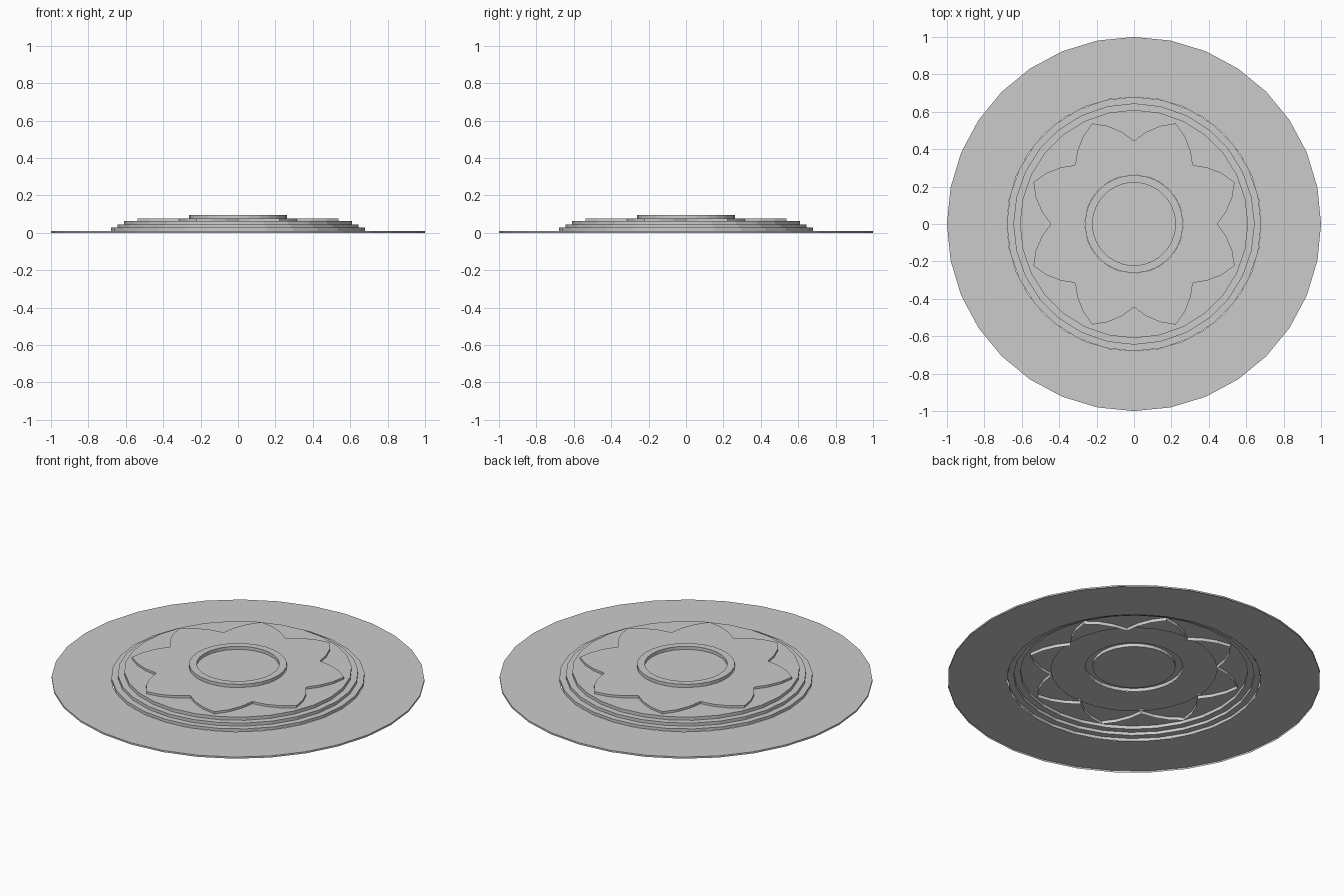
import bpy
from math import sin, cos, pi, radians

if "Cube" in bpy.data.objects:
    bpy.data.objects.remove(bpy.data.objects["Cube"])


def make_object(name, verts, faces):
    mesh = bpy.data.meshes.new(name)
    mesh.from_pydata(verts, [], faces)
    mesh.update()
    obj = bpy.data.objects.new(name, mesh)
    bpy.context.collection.objects.link(obj)
    return obj


def loft(name, loops):
    """Skin equal-length loops of points, listed from outside to centre."""
    n = len(loops[0])
    verts = [p for loop in loops for p in loop]
    faces = []
    for k in range(len(loops) - 1):
        for i in range(n):
            j = (i + 1) % n
            faces.append((k * n + i, k * n + j, (k + 1) * n + j, (k + 1) * n + i))
    return make_object(name, verts, faces)


def circle(r, z, n):
    return [(r * cos(2 * pi * i / n), r * sin(2 * pi * i / n), z) for i in range(n)]


def lathe(name, profile, n):
    return loft(name, [circle(r, z, n) for r, z in profile])


# Thin outer plate, open underneath
lathe("base_plate", [(1, 0), (1, 0.01), (0.68, 0.01)], 32)

# Three stepped mouldings with a flat shelf behind the petals
lathe("stepped_rings", [(0.68, 0.01), (0.68, 0.027), (0.645, 0.027), (0.645, 0.045),
                        (0.61, 0.045), (0.61, 0.064), (0.445, 0.064)], 28)

# Eight-petal flower: radius rises from each notch to each tip
half_petal = [0.445, 0.496, 0.543, 0.582]
radii = half_petal + half_petal[2:0:-1]
steps = len(radii) * 8


def petal_loop(z):
    return [(radii[i % 6] * cos(2 * pi * i / steps), radii[i % 6] * sin(2 * pi * i / steps), z)
            for i in range(steps)]


loft("flower", [petal_loop(0.045), petal_loop(0.077), circle(0.262, 0.077, steps)])

# Raised centre ring and its recessed disc
lathe("centre_ring", [(0.262, 0.077), (0.262, 0.096), (0.222, 0.096), (0.222, 0.077)], 28)
make_object("centre_disc", circle(0.222, 0.077, 28), [tuple(range(28))])
